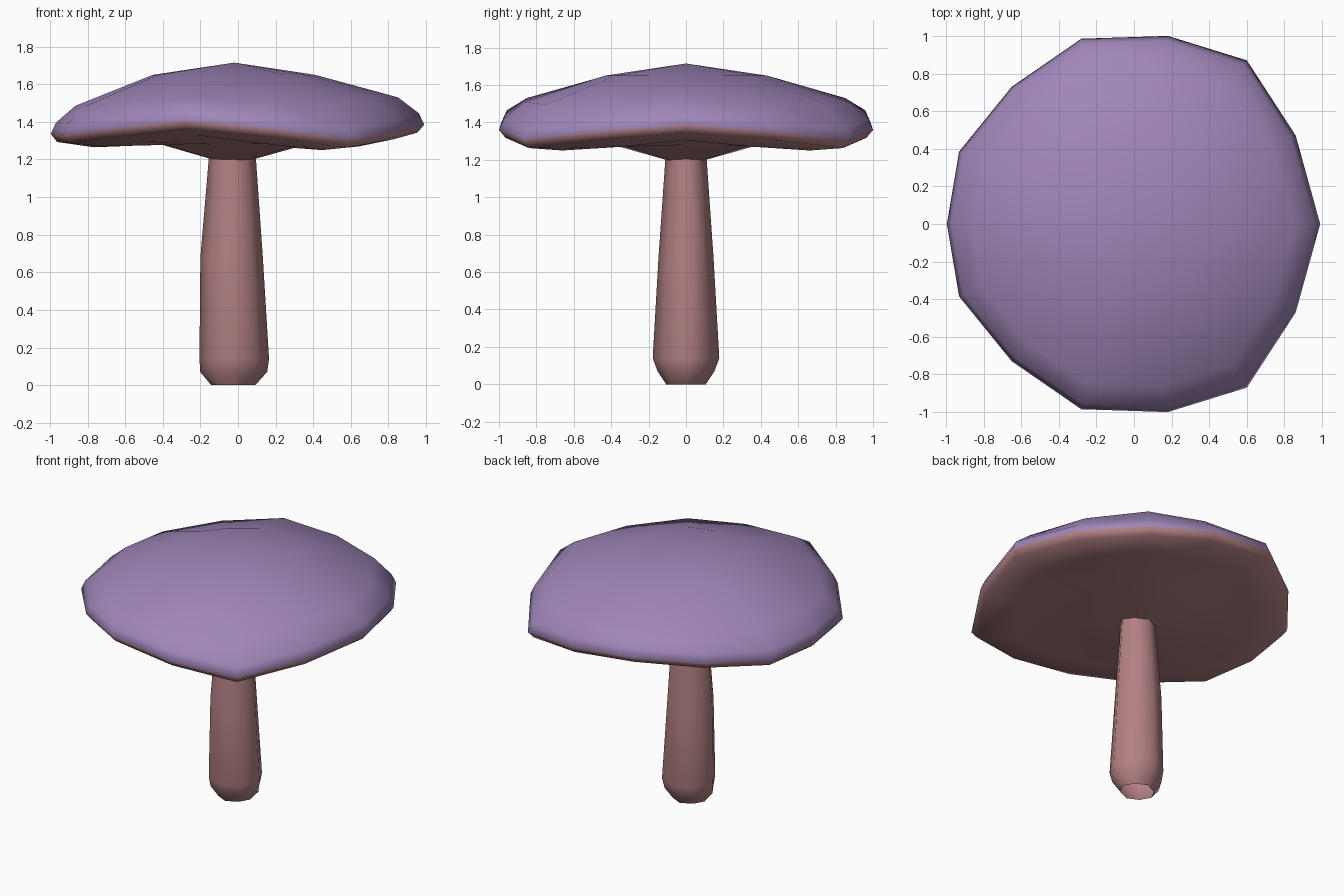
import bpy, bmesh, math

if "Cube" in bpy.data.objects:
    bpy.data.objects.remove(bpy.data.objects["Cube"])

N = 14          # sides of the cap
CX = -0.035     # axis sits slightly left of centre


def material(name, rgb):
    m = bpy.data.materials.new(name)
    m.diffuse_color = (*rgb, 1.0)
    m.use_nodes = True
    m.node_tree.nodes["Principled BSDF"].inputs["Base Color"].default_value = m.diffuse_color
    return m


purple = material("cap purple", (0.35, 0.24, 0.48))
pink = material("stem pink", (0.45, 0.22, 0.23))

# Half outline of the wavy rim, from +x round to -x: x, y, rim z, shoulder z, gill z
HALF = [
    (0.99, 0.0, 1.385, 1.53, 1.305),
    (0.86, 0.47, 1.35, 1.515, 1.27),
    (0.60, 0.87, 1.305, 1.495, 1.25),
    (0.18, 1.00, 1.36, 1.51, 1.285),
    (-0.28, 0.985, 1.405, 1.53, 1.33),
    (-0.65, 0.73, 1.365, 1.51, 1.295),
    (-0.93, 0.385, 1.33, 1.485, 1.27),
    (-0.995, 0.0, 1.335, 1.485, 1.265),
]


def column(i):
    j = min(i, N - i)
    x, y, rim, shoulder, gill = HALF[j]
    return x, (y if i == j else -y), rim, shoulder, gill


def cap_ring(bm, scale, height):
    ring = []
    for i in range(N):
        c = column(i)
        ring.append(bm.verts.new((CX + (c[0] - CX) * scale, c[1] * scale, height(c))))
    return ring


def bridge(bm, a, b, mat):
    n = len(a)
    for i in range(n):
        k = (i + 1) % n
        bm.faces.new((a[i], b[i], b[k], a[k])).material_index = mat


def fan(bm, tip, ring, mat):
    v = bm.verts.new(tip)
    for i in range(len(ring)):
        bm.faces.new((v, ring[i], ring[(i + 1) % len(ring)])).material_index = mat


def finish(bm, name, mats):
    for f in bm.faces:
        f.smooth = True
    bmesh.ops.recalc_face_normals(bm, faces=bm.faces)
    mesh = bpy.data.meshes.new(name)
    bm.to_mesh(mesh)
    bm.free()
    for m in mats:
        mesh.materials.append(m)
    bpy.context.collection.objects.link(bpy.data.objects.new(name, mesh))


# Cap: purple top down to the rim, pink underside dipping to the stem
bm = bmesh.new()
rings = [cap_ring(bm, 0.435, lambda c: 1.65),
         cap_ring(bm, 0.865, lambda c: c[3]),
         cap_ring(bm, 0.973, lambda c: c[2] + 0.06),
         cap_ring(bm, 1.0, lambda c: c[2]),
         cap_ring(bm, 0.965, lambda c: c[2] - 0.042),
         cap_ring(bm, 0.76, lambda c: c[4]),
         cap_ring(bm, 0.39, lambda c: 1.28)]
fan(bm, (-0.02, 0, 1.715), rings[0], 0)
for n, (a, b) in enumerate(zip(rings, rings[1:])):
    bridge(bm, a, b, 0 if n < 3 else 1)
fan(bm, (-0.03, 0, 1.17), rings[-1], 1)
finish(bm, "cap", [purple, pink])

# Stem: eight-sided open tube, z, centre x, x radius, y radius
bm = bmesh.new()
rings = []
for z, cx, rx, ry in ((1.21, -0.03, 0.125, 0.11),
                      (0.68, -0.034, 0.166, 0.147),
                      (0.14, -0.02, 0.185, 0.178),
                      (0.07, -0.023, 0.178, 0.152),
                      (0.0, -0.025, 0.117, 0.106)):
    ring = []
    for i in range(8):
        a = math.pi * i / 4
        k = 0.93 if i % 2 else 1.0      # squarer diagonals pulled in
        ring.append(bm.verts.new((cx + k * rx * math.cos(a), k * ry * math.sin(a), z)))
    rings.append(ring)
for a, b in zip(rings, rings[1:]):
    bridge(bm, a, b, 0)
finish(bm, "stem", [pink])
